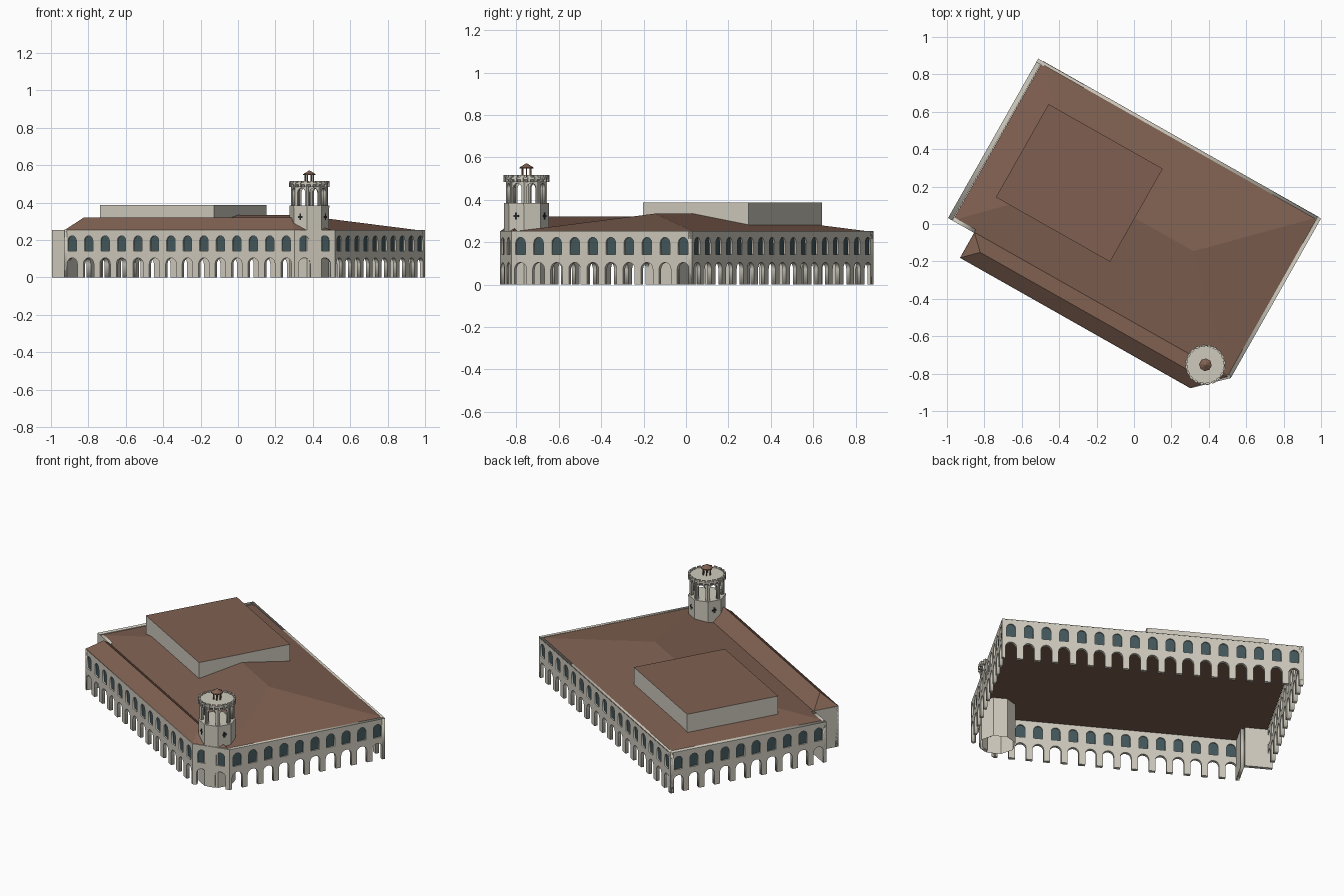
import bpy, bmesh, math
from mathutils import Matrix, Vector

if "Cube" in bpy.data.objects:
    bpy.data.objects.remove(bpy.data.objects["Cube"])

# Plan is laid out square, then turned as a whole
FRAME = Matrix.Translation((0, -0.008, 0)) @ Matrix.Rotation(math.radians(-29.5), 4, 'Z')


def material(name, rgb):
    m = bpy.data.materials.new(name)
    m.diffuse_color = (*rgb, 1)
    m.use_nodes = True
    m.node_tree.nodes["Principled BSDF"].inputs["Base Color"].default_value = m.diffuse_color
    return m


STONE = material("pale_stone", (0.62, 0.59, 0.51))
TILE = material("brown_tile", (0.215, 0.118, 0.083))
GLASS = material("dark_glass", (0.055, 0.095, 0.105))
DARK = material("dark_slit", (0.02, 0.022, 0.022))


def add(name, mesh, *mats):
    for m in mats:
        mesh.materials.append(m)
    mesh.transform(FRAME)
    ob = bpy.data.objects.new(name, mesh)
    bpy.context.collection.objects.link(ob)
    return ob


def from_bmesh(name, bm, *mats):
    bmesh.ops.recalc_face_normals(bm, faces=bm.faces)
    me = bpy.data.meshes.new(name)
    bm.to_mesh(me)
    bm.free()
    return add(name, me, *mats)


def arch(cx, w, z0, spring, n=8):
    """Round-headed outline, from bottom left over the top to bottom right."""
    r = w / 2
    pts = [(cx - r, z0)]
    pts += [(cx - r * math.cos(math.pi * i / n), spring + r * math.sin(math.pi * i / n))
            for i in range(n + 1)]
    return pts + [(cx + r, z0)]


def panel(name, loops, p0, p1, thick, inset, mat):
    """Upright slab from p0 to p1 (outside on the right); inner loops are holes."""
    cu = bpy.data.curves.new(name, 'CURVE')
    cu.dimensions = '2D'
    cu.fill_mode = 'BOTH'
    cu.extrude = thick / 2
    for loop in loops:
        sp = cu.splines.new('POLY')
        sp.points.add(len(loop) - 1)
        for p, (x, z) in zip(sp.points, loop):
            p.co = (x, z, 0, 1)
        sp.use_cyclic_u = True
    tmp = bpy.data.objects.new(name + "_outline", cu)
    bpy.context.collection.objects.link(tmp)
    bpy.context.view_layer.update()
    dg = bpy.context.evaluated_depsgraph_get()
    me = bpy.data.meshes.new_from_object(tmp.evaluated_get(dg))
    bpy.data.objects.remove(tmp)
    me.materials.clear()
    d = (Vector(p1) - Vector(p0)).normalized()
    out = Vector((d.y, -d.x))
    o = Vector(p0) - out * (inset + thick / 2)
    me.transform(Matrix(((d.x, 0, out.x, o.x), (d.y, 0, out.y, o.y),
                         (0, 1, 0, 0), (0, 0, 0, 1))))
    return add(name, me, mat)


WALL_H = 0.253


def arcade(name, p0, p1, bays, thick=0.02):
    """Two-storey wall: open arches below, glazed round-headed windows above."""
    length = (Vector(p1) - Vector(p0)).length
    outline, windows = [(0, 0)], []
    for i in range(bays):
        cx = (i + 0.5) * length / bays
        outline += arch(cx, 0.064, 0, 0.073)
        windows.append(arch(cx, 0.052, 0.142, 0.197))
    outline += [(length, 0), (length, WALL_H), (0, WALL_H)]
    panel(name + "_wall", [outline] + windows, p0, p1, thick, 0, STONE)
    panel(name + "_windows", windows, p0, p1, 0.004, 0.008, GLASS)


def blank(name, p0, p1):
    length = (Vector(p1) - Vector(p0)).length
    panel(name, [[(0, 0), (length, 0), (length, WALL_H), (0, WALL_H)]], p0, p1, 0.02, 0, STONE)


# Outer walls, anticlockwise
L, R, B, F = -0.885, 0.852, 0.524, -0.609
WING_L, WING_R, STEP = -0.725, 0.691, -0.455
arcade("front", (WING_L, F), (WING_R, F), 14)
arcade("corner", (WING_R, F), (R, STEP), 2)
arcade("right", (R, STEP), (R, B), 10)
arcade("back", (R, B), (L, B), 17)
arcade("left", (L, B), (L, STEP), 10, 0.026)
blank("step_wall", (L, STEP), (WING_L, STEP))
blank("wing_end_wall", (WING_L, STEP), (WING_L, F))


def hip_roof(name, base, z0, ridge, z1, faces):
    """Closed hipped roof; faces index base points first, then the two ridge points."""
    bm = bmesh.new()
    vs = [bm.verts.new((*p, z0)) for p in base] + [bm.verts.new((*p, z1)) for p in ridge]
    bm.faces.new(vs[:len(base)])
    for f in faces:
        bm.faces.new([vs[i] for i in f])
    return from_bmesh(name, bm, TILE)


HIPS = [(0, 1, 5, 4), (1, 2, 5), (2, 3, 4, 5), (3, 0, 4)]
hip_roof("main_roof", [(-0.857, -0.453), (0.838, -0.453), (0.838, 0.526), (-0.857, 0.526)],
         0.25, [(-0.367, 0.037), (0.345, 0.037)], 0.335, HIPS)
hip_roof("wing_roof", [(WING_L, F), (WING_R, F), (0.842, -0.452), (WING_L, -0.452)],
         0.251, [(-0.645, -0.53), (0.62, -0.53)], 0.322, HIPS)


def add_box(bm, lo, hi, mat=Matrix()):
    size = [b - a for a, b in zip(lo, hi)]
    mid = [(a + b) / 2 for a, b in zip(lo, hi)]
    bmesh.ops.create_cube(bm, size=1, matrix=mat @ Matrix.Translation(mid)
                          @ Matrix.Diagonal((*size, 1)))


# Raised block on the roof, tiled on top
bm = bmesh.new()
add_box(bm, (-0.717, -0.232, 0.255), (-0.016, 0.34, 0.388))
for f in bm.faces:
    f.material_index = 1 if f.normal.z > 0.5 else 0
from_bmesh("roof_block", bm, STONE, TILE)

# Corner tower
TC = Vector((0.699, -0.46, 0))


def frustum(bm, r1, r2, z0, z1, n, caps=True):
    turn = Matrix.Rotation(math.pi / n, 4, 'Z')
    bmesh.ops.create_cone(bm, cap_ends=caps, segments=n, radius1=r1, radius2=r2, depth=z1 - z0,
                          matrix=Matrix.Translation(TC + Vector((0, 0, (z0 + z1) / 2))) @ turn)


def spin(i, n):
    return Matrix.Translation(TC) @ Matrix.Rotation(2 * math.pi * i / n, 4, 'Z')


bm = bmesh.new()
frustum(bm, 0.106, 0.106, 0, 0.375, 8, False)
from_bmesh("tower_shaft", bm, STONE)
bm = bmesh.new()
frustum(bm, 0.107, 0.107, 0.373, 0.384, 8)
from_bmesh("tower_floor", bm, STONE)

# Cross-shaped slits on four faces of the shaft
bm = bmesh.new()
ap = 0.106 * math.cos(math.pi / 8)
for i in range(4):
    add_box(bm, (ap - 0.003, -0.005, 0.307), (ap + 0.002, 0.005, 0.341), spin(i, 4))
    add_box(bm, (ap - 0.003, -0.014, 0.319), (ap + 0.0015, 0.014, 0.329), spin(i, 4))
from_bmesh("tower_slits", bm, DARK)

# Open belfry: eight arched panels with slim corner shafts
ap = 0.088
half = ap * math.tan(math.pi / 8)
for i in range(8):
    m = spin(i, 8)
    a, b = m @ Vector((ap, -half, 0)), m @ Vector((ap, half, 0))
    outline = [(0, 0.384)] + arch(half, 0.046, 0.384, 0.455) \
        + [(2 * half, 0.384), (2 * half, 0.495), (0, 0.495)]
    panel("belfry_arch_%d" % i, [outline], a.xy, b.xy, 0.014, 0, STONE)
bm = bmesh.new()
for i in range(8):
    p = spin(i + 0.5, 8) @ Vector((0.092, 0, 0.4375))
    bmesh.ops.create_cone(bm, cap_ends=True, segments=6, radius1=0.007, radius2=0.007,
                          depth=0.107, matrix=Matrix.Translation(p))
from_bmesh("belfry_shafts", bm, STONE)

# Cornice, corbels and battlements
bm = bmesh.new()
frustum(bm, 0.092, 0.102, 0.484, 0.496, 24)
frustum(bm, 0.104, 0.104, 0.496, 0.508, 24)
for i in range(20):
    add_box(bm, (0.088, -0.006, 0.485), (0.108, 0.006, 0.508), spin(i, 20))
    add_box(bm, (0.096, -0.010, 0.506), (0.107, 0.010, 0.517), spin(i, 20))
from_bmesh("tower_cornice", bm, STONE)

# Lantern on top
bm = bmesh.new()
for i in range(6):
    add_box(bm, (0.019, -0.003, 0.505), (0.025, 0.003, 0.552), spin(i + 0.5, 6))
from_bmesh("lantern_posts", bm, TILE)
bm = bmesh.new()
frustum(bm, 0.034, 0.034, 0.547, 0.552, 8)
frustum(bm, 0.034, 0.002, 0.552, 0.572, 8)
from_bmesh("lantern_roof", bm, TILE)
